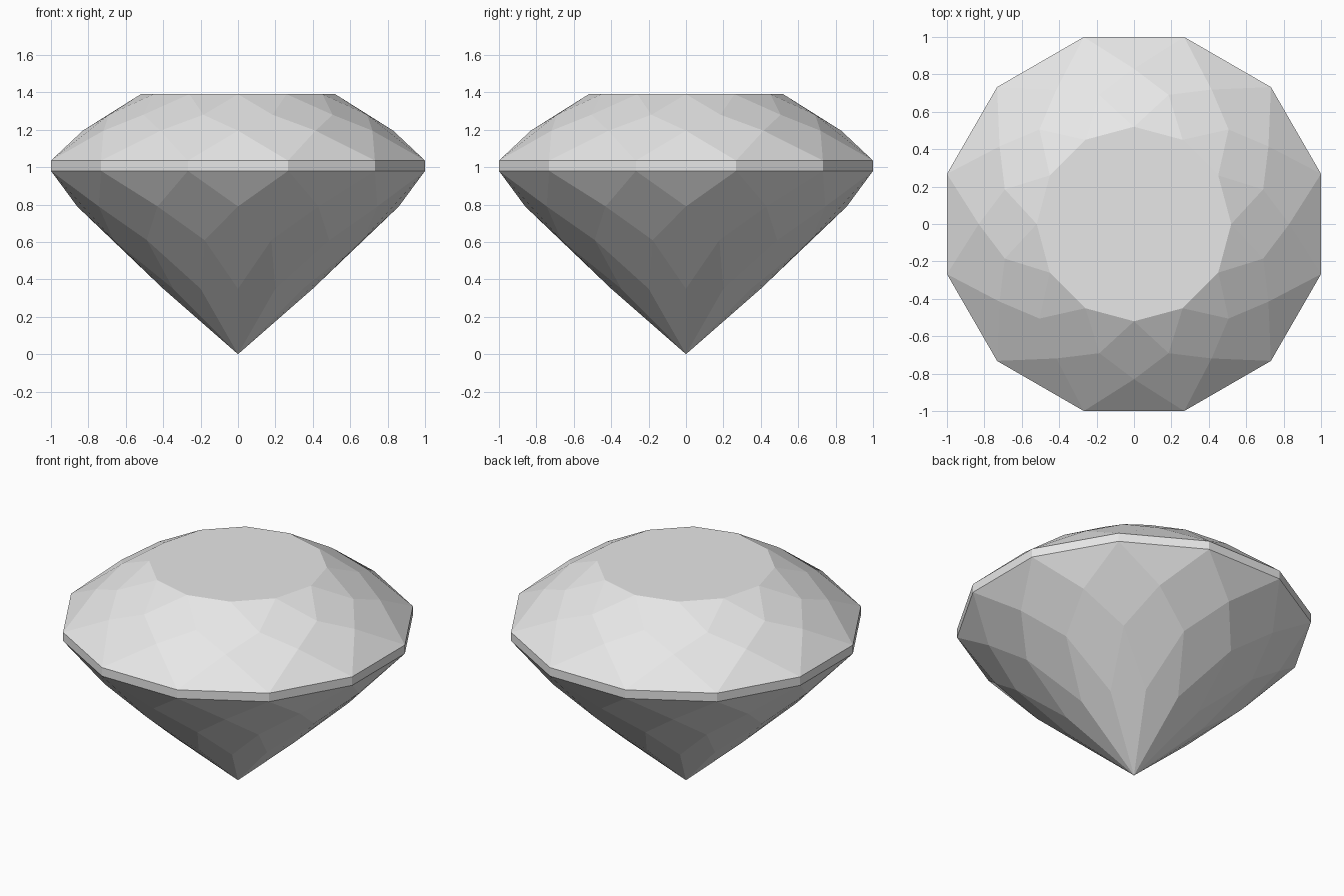
import bpy, bmesh
from math import cos, sin, pi

cube = bpy.data.objects.get("Cube")
if cube:
    bpy.data.objects.remove(cube)

SIDES = 12
STEP = 2 * pi / SIDES
R = 1 / cos(STEP / 2)          # corner radius of the girdle

# Single stone colour
stone = bpy.data.materials.new("pale grey stone")
colour = (0.8, 0.8, 0.8, 1)
stone.diffuse_color = colour
stone.use_nodes = True
stone.node_tree.nodes["Principled BSDF"].inputs["Base Color"].default_value = colour

bm = bmesh.new()


def ring(radius, z, half):
    """Twelve points; half = 1 turns the ring by half a step."""
    return [bm.verts.new((radius * cos((i + half / 2) * STEP),
                          radius * sin((i + half / 2) * STEP), z))
            for i in range(SIDES)]


def facets(rings, halves):
    """Staggered facets: end triangles plus kites spanning three rings."""
    for i in range(SIDES):
        for k in range(len(rings) - 1):
            # the two neighbours on the next ring around point i of this ring
            h = halves[k]
            a, b = (i, (i + 1) % SIDES) if h else (i - 1, i)
            if k + 2 < len(rings):
                bm.faces.new((rings[k][i], rings[k + 1][a],
                              rings[k + 2][i], rings[k + 1][b]))
            else:
                bm.faces.new((rings[k][i], rings[k + 1][a], rings[k + 1][b]))
        # triangle on each edge of the first ring
        j = (i + 1) % SIDES
        bm.faces.new((rings[0][i], rings[0][j], rings[1][j if halves[0] else i]))


# Crown with its flat table
halves = (0, 1, 0, 1)
crown = [ring(r, z, h) for (r, z), h in
         zip([(0.52, 1.39), (0.715, 1.28), (0.83, 1.195), (R, 1.035)], halves)]
facets(crown, halves)
bm.faces.new(crown[0])

# Pavilion
halves = (1, 0, 1, 0)
pavilion = [ring(r, z, h) for (r, z), h in
            zip([(R, 0.98), (0.86, 0.79), (0.69, 0.61), (0.4, 0.35)], halves)]
facets(pavilion[:3], halves)
tip = bm.verts.new((0, 0, 0))
upper, lower = pavilion[2:]
for i in range(SIDES):
    j = (i + 1) % SIDES
    # main kites reach the tip; the others end at the lowest ring
    bm.faces.new((upper[i], lower[i], tip, lower[j]))
    bm.faces.new((pavilion[1][i], upper[i - 1], lower[i], upper[i]))
    # girdle band
    bm.faces.new((crown[3][i], crown[3][j], pavilion[0][j], pavilion[0][i]))

# Drop the closing triangles of the upper pavilion, replaced by the kites
extra = [f for f in bm.faces if len(f.verts) == 3
         and pavilion[1][0].co.z > 0
         and sum(v in upper for v in f.verts) == 2]
bmesh.ops.delete(bm, geom=extra, context="FACES_ONLY")
bmesh.ops.recalc_face_normals(bm, faces=bm.faces[:])

mesh = bpy.data.meshes.new("gemstone")
bm.to_mesh(mesh)
bm.free()
mesh.materials.append(stone)
gem = bpy.data.objects.new("gemstone", mesh)
bpy.context.collection.objects.link(gem)
